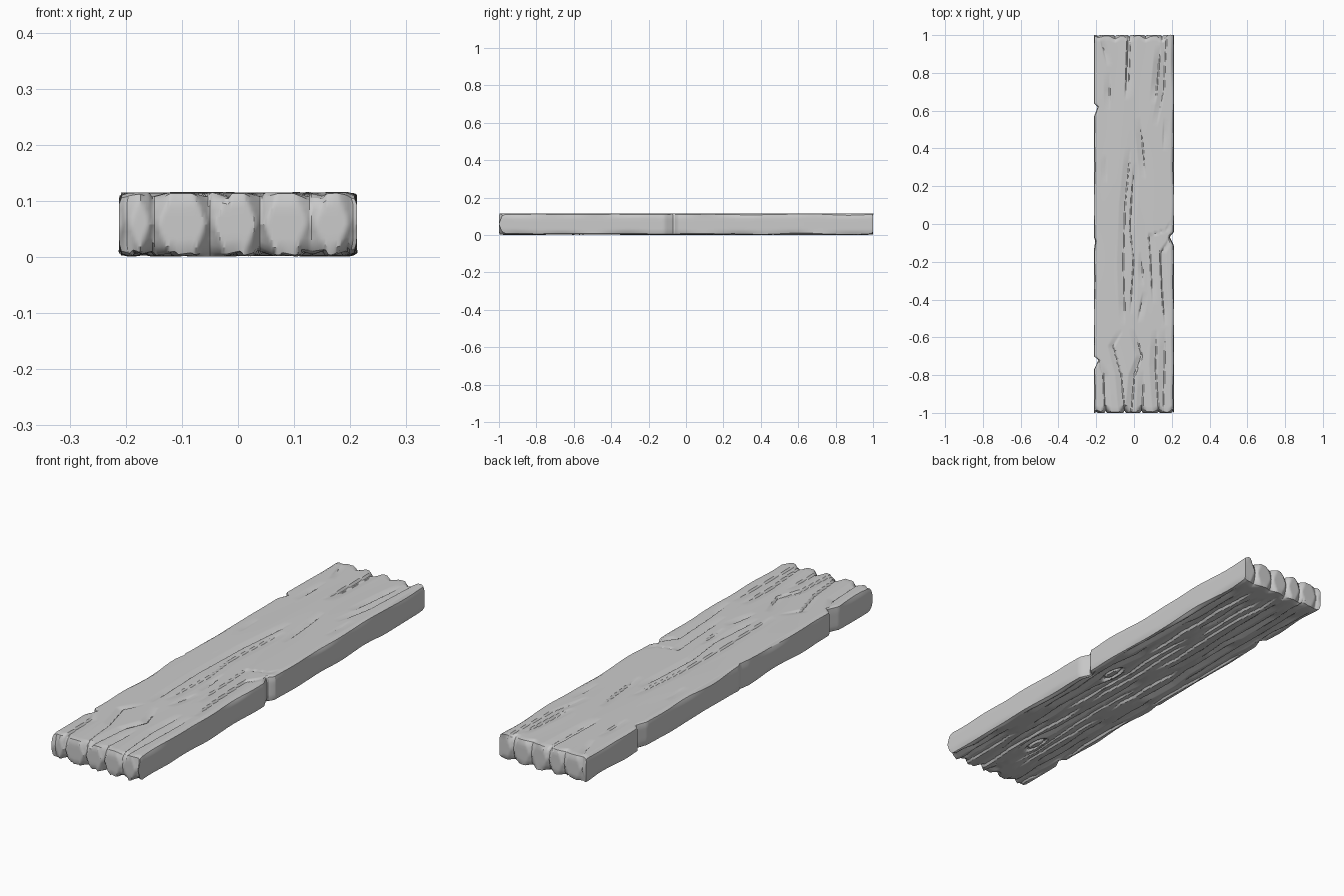
import bpy, bmesh, math, random
from mathutils import noise, Vector

if "Cube" in bpy.data.objects:
    bpy.data.objects.remove(bpy.data.objects["Cube"])

random.seed(4)
W, T = 0.213, 0.113          # half width, thickness
NX, NY, NZ = 120, 200, 8


def clamp(v):
    return max(0.0, min(1.0, v))


# Grain cracks on the top: x, y pairs from back to front
top_cracks = [
    [(-.03, 1.02), (-.045, .66)], [(-.015, 1.02), (-.03, .67)], [(-.18, 1), (-.14, .84)],
    [(-.13, .8), (-.13, .6)], [(.17, 1.02), (.155, .7), (.12, .52)], [(.14, .95), (.11, .64)],
    [(.03, .56), (.06, .24)], [(.16, .56), (.155, .39)], [(-.15, .36), (-.145, .22)],
    [(-.02, .4), (-.05, .1), (-.06, -.2), (-.05, -.53)], [(0, .32), (-.02, -.02), (0, -.2), (-.02, -.48)],
    [(.2, .02), (.17, -.03), (.08, -.06), (.09, -.2), (.1, -.42)],
    [(.21, -.05), (.14, -.15), (.15, -.35), (.165, -.54)], [(.035, -.15), (.05, -.33)],
    [(.05, -.36), (.02, -.52)],
]
top_cracks += [
    [(-.06, -.56), (-.11, -.65), (-.07, -.8), (-.05, -1.03)],
    [(0, -.56), (.04, -.7), (0, -.8), (-.02, -1.03)], [(.12, -.56), (.11, -.75), (.13, -1.03)],
    [(.165, -.56), (.15, -1.03)], [(-.2, -.71), (-.16, -.8), (-.15, -1.03)], [(.05, -.78), (.04, -1.03)],
]

# Knots on the underside; its cracks flow around them
knots = [(.12, 0.0), (-.02, -.68)]


def around_knots(x, y):
    for kx, ky in knots:
        d = x - kx
        x += math.copysign(.028, d) * math.exp(-((y - ky) / .13) ** 2 - (d / .05) ** 2)
    return x


bottom_cracks = []
for k in range(11):
    x = -.19 + .038 * k
    y = 1.02 - random.uniform(0, .12)
    while y > -.98:
        end = max(-1.03, y - random.uniform(.35, .9))
        n = 6
        pts = [(x + random.uniform(-.008, .008), y + (end - y) * i / n) for i in range(n + 1)]
        bottom_cracks.append([(around_knots(px, py), py) for px, py in pts])
        y = end - random.uniform(.03, .15)


def prepare(cracks, depth):
    return [(c, random.choice((-1, 1)), depth * random.uniform(.7, 1.2)) for c in cracks]


top_cracks = prepare(top_cracks, .0085)
bottom_cracks = prepare(bottom_cracks, .009)


def crack_depth(cracks, x, y):
    # One steep wall and one long slope, fading out at both ends
    best = 0
    for pts, side, depth in cracks:
        y0, y1 = pts[0][1], pts[-1][1]
        if not y1 < y < y0:
            continue
        for (xa, ya), (xb, yb) in zip(pts, pts[1:]):
            if yb <= y <= ya:
                d = (x - (xa + (xb - xa) * (ya - y) / (ya - yb))) * side
                break
        fade = 1 if abs(y0) > 1 else clamp((y0 - y) / .1)
        fade *= 1 if abs(y1) > 1 else clamp((y - y1) / .1)
        profile = clamp(1 - d / .03) if d > 0 else clamp(1 + d / .006)
        best = max(best, depth * fade * profile)
    return best


def knot_depth(x, y):
    total = 0
    for kx, ky in knots:
        r = math.hypot((x - kx) / .024, (y - ky) / .075)
        total += .014 * clamp(1 - abs(r - .75) / .25) + .003 * clamp(1 - r)
    return total


# Splits in the end grain: x, depth
front_splits = [(-.2, .015), (-.15, .022), (-.05, .026), (.04, .026), (.13, .014), (.205, .02)]
back_splits = [(-.19, .012), (-.1, .016), (-.025, .018), (.06, .014), (.15, .018)]
# Chips in the long edges: y, depth
right_chips = [(-.065, .024)]
left_chips = [(.62, .02), (-.72, .024), (-.09, .007)]


def end_inset(x, c, splits):
    w = .006 + .024 * abs(c)
    v = max(d * clamp(1 - abs(x - sx) / w) for sx, d in splits)
    return v * (.5 + .5 * abs(c)) + .01 * clamp((abs(c) - .7) / .3) * (.5 + noise.noise((x * 18, c, 2)))


def side_inset(y, c, chips):
    v = max(d * (clamp(1 - (y - cy) / .02) if y > cy else clamp(1 - (cy - y) / .05)) for cy, d in chips)
    chamfer = .008 * clamp((abs(c) - .7) / .3) * (.5 + noise.noise((y * 5, c, 7)))
    return v + chamfer + .001 * (1 + noise.noise((y * 3, 0, 4)))


def deform(a, b, c):
    # Carve a point of the unit box surface into the worn plank
    x0, y0 = a * W, b
    edge = clamp((abs(a) - .8) / .2)
    tip = clamp((abs(b) - .9) / .1)
    x = x0 - math.copysign(1, a) * edge * side_inset(b, c, right_chips if a > 0 else left_chips)
    splits = back_splits if b > 0 else front_splits
    inset = end_inset(x0, c, splits)
    y = y0 - math.copysign(1, b) * tip * inset
    face_wave = .0022 * noise.noise(Vector((x0 * 9, y0 * 2.2, c * 3)))
    drop = .002 + face_wave
    cracks = top_cracks if c > 0 else bottom_cracks
    drop += crack_depth(cracks, x0, y0)
    if c < 0:
        drop += knot_depth(x0, y0)
    drop += clamp((abs(a) - .93) / .07) * .009 * (.55 + noise.noise((b * 4, c, a)))
    drop += clamp((abs(b) - .98) / .02) * inset * .35
    return Vector((x, y, T / 2 + .002 + c * (T / 2 + .002 - drop)))


# Plank: six gridded faces carved by the same function, then welded
bm = bmesh.new()


def add_face(nu, nv, point, flip):
    rows = [[bm.verts.new(deform(*point(2 * i / nu - 1, 2 * j / nv - 1))) for i in range(nu + 1)]
            for j in range(nv + 1)]
    for j in range(nv):
        for i in range(nu):
            q = [rows[j][i], rows[j][i + 1], rows[j + 1][i + 1], rows[j + 1][i]]
            bm.faces.new(q[::-1] if flip else q)


for s in (1, -1):
    add_face(NX, NY, lambda u, v: (u, v, s), s < 0)
    add_face(NY, NZ, lambda u, v: (s, u, v), s < 0)
    add_face(NX, NZ, lambda u, v: (u, s, v), s > 0)
bmesh.ops.remove_doubles(bm, verts=bm.verts, dist=1e-5)
bmesh.ops.recalc_face_normals(bm, faces=bm.faces)

mesh = bpy.data.meshes.new("wooden_plank")
bm.to_mesh(mesh)
bm.free()
plank = bpy.data.objects.new("wooden_plank", mesh)
bpy.context.collection.objects.link(plank)
bpy.context.view_layer.objects.active = plank
plank.select_set(True)
bpy.ops.object.shade_smooth_by_angle(angle=math.radians(28))
